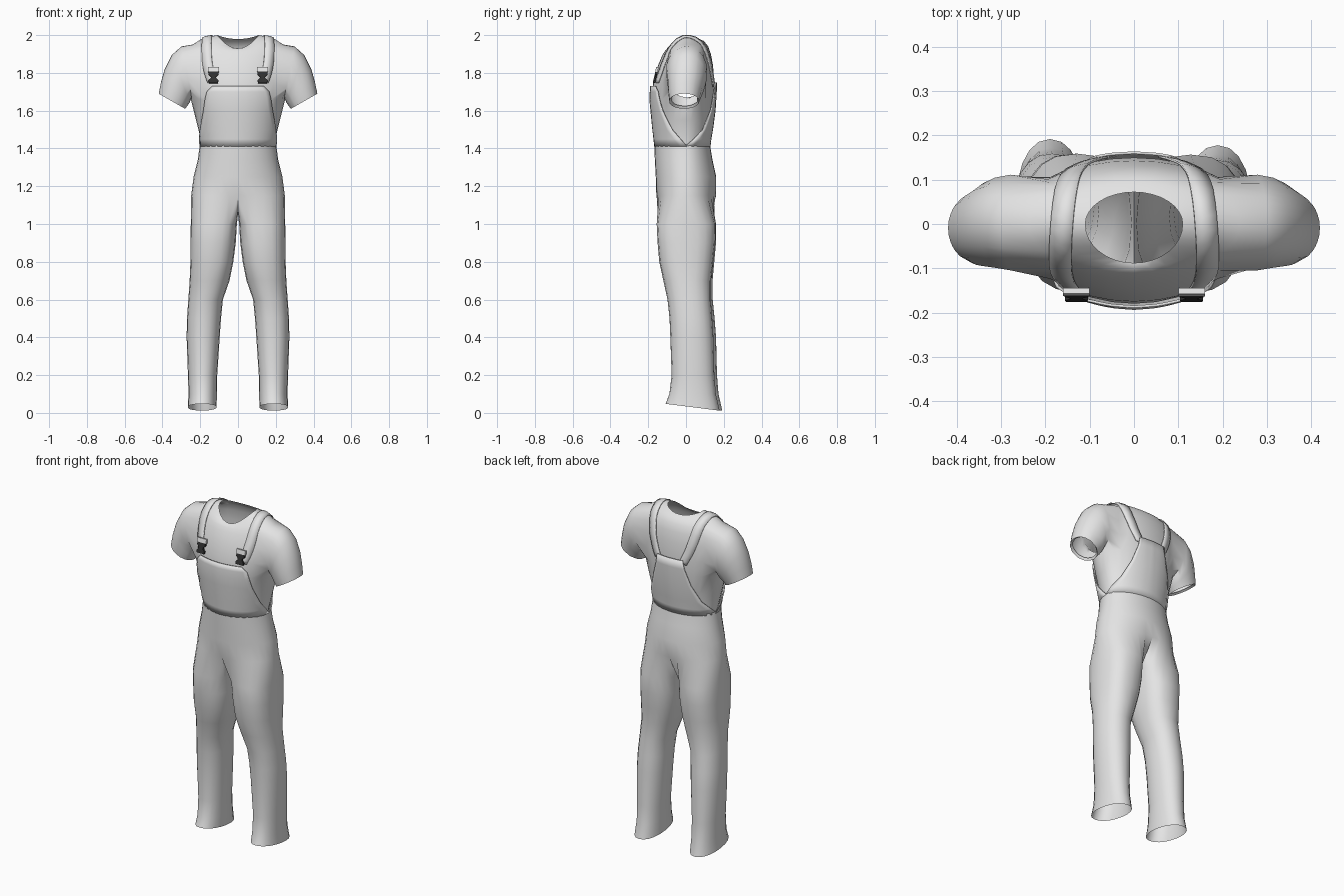
import bpy, bmesh, math
from mathutils import Vector
from mathutils.bvhtree import BVHTree

if "Cube" in bpy.data.objects:
    bpy.data.objects.remove(bpy.data.objects["Cube"])


def material(name, rgb):
    m = bpy.data.materials.new(name)
    m.diffuse_color = (*rgb, 1)
    m.use_nodes = True
    m.node_tree.nodes["Principled BSDF"].inputs["Base Color"].default_value = m.diffuse_color
    return m


CLOTH = material("light_grey_cloth", (0.78, 0.78, 0.78))
DARK = material("dark_plastic", (0.03, 0.03, 0.03))
N = 32


def finish(name, bm, mat=CLOTH, angle=50, thick=0):
    bmesh.ops.recalc_face_normals(bm, faces=bm.faces)
    me = bpy.data.meshes.new(name)
    bm.to_mesh(me)
    bm.free()
    ob = bpy.data.objects.new(name, me)
    bpy.context.collection.objects.link(ob)
    me.materials.append(mat)
    bpy.ops.object.select_all(action='DESELECT')
    ob.select_set(True)
    bpy.context.view_layer.objects.active = ob
    bpy.ops.object.shade_smooth_by_angle(angle=math.radians(angle))
    if thick:
        mod = ob.modifiers.new("thickness", 'SOLIDIFY')
        mod.thickness = thick
        mod.offset = 0
    return ob


def bridge(bm, a, b, closed=True):
    n = len(a)
    return [bm.faces.new((a[i], a[(i + 1) % n], b[(i + 1) % n], b[i]))
            for i in range(n if closed else n - 1)]


def spow(v, e):
    return math.copysign(abs(v) ** e, v)


def body_ring(bm, z, rx, yf, yb, dip=0.0):
    """Ring around the trunk starting at the front centre; dip lowers its front."""
    ring = []
    for i in range(N):
        a = 2 * math.pi * i / N - math.pi / 2
        s = math.sin(a)
        y = -yf * s if s < 0 else yb * s
        ring.append(bm.verts.new((rx * math.cos(a), y,
                                  z - dip * max(0, -s) ** 2 - dip * 0.3 * max(0, s) ** 2)))
    return ring


# Shirt: trunk rings up to the neck opening
bm = bmesh.new()
shirt_rows = [(1.36, .195, -.15, .12), (1.42, .19, -.155, .115), (1.55, .222, -.17, .138),
              (1.66, .25, -.18, .148), (1.75, .268, -.175, .15), (1.84, .275, -.148, .143),
              (1.90, .265, -.125, .132, .005), (1.95, .24, -.112, .118, .035),
              (1.985, .185, -.1, .095, .055), (2.0, .11, -.088, .072, .07)]
rings = [body_ring(bm, *r) for r in shirt_rows]
for a, b in zip(rings, rings[1:]):
    bridge(bm, a, b)
# Sleeves: open each side of the trunk and grow a tube out of the armhole
LOW, HIGH = 3, 7
sleeve_rows = [(.300, 1.940, .245, 1.67, -.108, .115), (.350, 1.895, .255, 1.645, -.102, .108),
               (.388, 1.82, .263, 1.632, -.098, .095), (.408, 1.75, .272, 1.62, -.095, .082),
               (.42, 1.69, .28, 1.61, -.09, .072), (.405, 1.695, .285, 1.625, -.078, .062)]
for side, mid in ((1, N // 4), (-1, 3 * N // 4)):
    cols = range(mid - 4, mid + 5)
    loop = [rings[LOW][i] for i in cols] + [rings[k][mid + 4] for k in range(LOW + 1, HIGH)]
    loop += [rings[HIGH][i] for i in reversed(cols)]
    loop += [rings[k][mid - 4] for k in range(HIGH - 1, LOW, -1)]
    angles = [math.atan2((v.co.z - 1.805) / .145, v.co.y / .11) for v in loop]
    inner = [rings[k][i] for k in range(LOW + 1, HIGH) for i in range(mid - 3, mid + 4)]
    patch = set(f for v in inner for f in v.link_faces)
    bmesh.ops.delete(bm, geom=list(patch), context='FACES')
    prev = loop
    for xt, zt, xb, zb, yf, yb in sleeve_rows:
        ring = []
        for a in angles:
            t = (math.sin(a) + 1) / 2
            y = (yf + yb) / 2 + (yb - yf) / 2 * math.cos(a)
            ring.append(bm.verts.new((side * (xb + (xt - xb) * t), y, zb + (zt - zb) * t)))
        bridge(bm, prev, ring)
        prev = ring
bmesh.ops.recalc_face_normals(bm, faces=bm.faces)
tree = BVHTree.FromBMesh(bm)
finish("shirt", bm, angle=60)


def on_shirt(origin, direction, lift):
    d = Vector(direction).normalized()
    hit = tree.ray_cast(Vector(origin), d)[0]
    return (hit if hit else Vector(origin) + d * .17) + d * lift


# Trousers: hip rings, then split into two legs at the crotch
bm = bmesh.new()
hip_rows = [(1.42, .202, -.168, .127), (1.34, .213, -.165, .14), (1.25, .235, -.16, .16),
            (1.15, .248, -.157, .16)]
rings = [body_ring(bm, *r) for r in hip_rows]
for a, b in zip(rings, rings[1:]):
    bridge(bm, a, b)
hip = rings[-1]
crotch = [bm.verts.new(p) for p in ((0, .10, 1.085), (0, 0, 1.05), (0, -.10, 1.075))]
leg_rows = [(1.0, .006, .250, -.154, .158), (.9, .012, .252, -.148, .157),
            (.8, .025, .252, -.138, .147), (.7, .045, .256, -.115, .137),
            (.6, .08, .263, -.092, .137), (.5, .09, .270, -.08, .146),
            (.4, .097, .272, -.075, .153), (.2, .11, .265, -.068, .158),
            (.1, .112, .262, -.08, .166), (.03, .113, .266, -.1, .186)]
for side, shift in ((1, -.008), (-1, .006)):
    half = [hip[(side * i) % N] for i in range(N // 2 + 1)]
    prev = half + crotch
    n = len(prev)
    for z, xi, xo, yf, yb in leg_rows:
        ring = []
        e = .8 if z > .75 else .92
        sh = shift * min(1, (1.1 - z) * 1.5)
        for i in range(n):
            a = 2 * math.pi * (i - N // 4) / n
            x = (xi + xo) / 2 + (xo - xi) / 2 * spow(math.cos(a), e)
            s = spow(math.sin(a), e)
            y = (yf + yb) / 2 + (yb - yf) / 2 * s
            tilt = -.018 * s if z < .05 else 0
            ring.append(bm.verts.new((side * x, y + sh, z + tilt)))
        bridge(bm, prev, ring)
        prev = ring
finish("trousers", bm, angle=70)


# Bib and back panel: sheets lying on the shirt, narrowing upward
def panel(name, facing, rows):
    bm = bmesh.new()
    prev = None
    for z, half in rows:
        row = []
        for i in range(17):
            a = math.radians(half) * (i / 8 - 1)
            row.append(bm.verts.new(on_shirt((0, 0, z),
                                             (math.sin(a), facing * math.cos(a), 0), .011)))
        if prev:
            bridge(bm, prev, row, closed=False)
        prev = row
    finish(name, bm, thick=.006)


panel("bib", -1, [(1.41, 92), (1.45, 82), (1.5, 70), (1.6, 56), (1.66, 51), (1.70, 48), (1.73, 40)])
panel("back_panel", 1, [(1.41, 92), (1.45, 78), (1.5, 62), (1.6, 44), (1.7, 32), (1.75, 29)])

# Shoulder straps and buckles
for side, label in ((1, "left"), (-1, "right")):
    bm = bmesh.new()
    prev = None
    for k in range(25):
        th = math.radians(10 + 168 * k / 24)
        u = k / 24
        x = .135 + .05 * math.sin(math.pi * u) * (1 - u * .4) - .055 * u * u
        row = [bm.verts.new(on_shirt((side * (x + dx), 0, 1.72),
                                     (0, -math.cos(th), math.sin(th)), .006))
               for dx in (-.025, 0, .025)]
        if prev:
            bridge(bm, prev, row, closed=False)
        prev = row
    finish(label + "_strap", bm, thick=.005)

    low = on_shirt((side * .13, 0, 1.745), (0, -1, 0), .012)
    top = on_shirt((side * .13, 0, 1.825), (0, -1, 0), .012)
    up = (top - low).normalized()
    out = Vector((1, 0, 0)).cross(up)

    # clip body with a pinched waist
    def plate(name, outline, mat, depth):
        bm = bmesh.new()
        vs = [bm.verts.new(low + Vector((u, 0, 0)) + up * v) for u, v in outline]
        f = bm.faces.new(vs)
        g = bmesh.ops.extrude_face_region(bm, geom=[f])
        bmesh.ops.translate(bm, vec=out * depth,
                            verts=[v for v in g['geom'] if isinstance(v, bmesh.types.BMVert)])
        finish(name, bm, mat, 30)

    right = [(.024, 0), (.026, .014), (.014, .026), (.014, .034), (.027, .046), (.025, .062)]
    plate(label + "_clip", right + [(-u, v) for u, v in reversed(right)], DARK, .012)
    plate(label + "_buckle_bar", [(-.03, .06), (.03, .06), (.03, .085), (-.03, .085)], CLOTH, .013)
